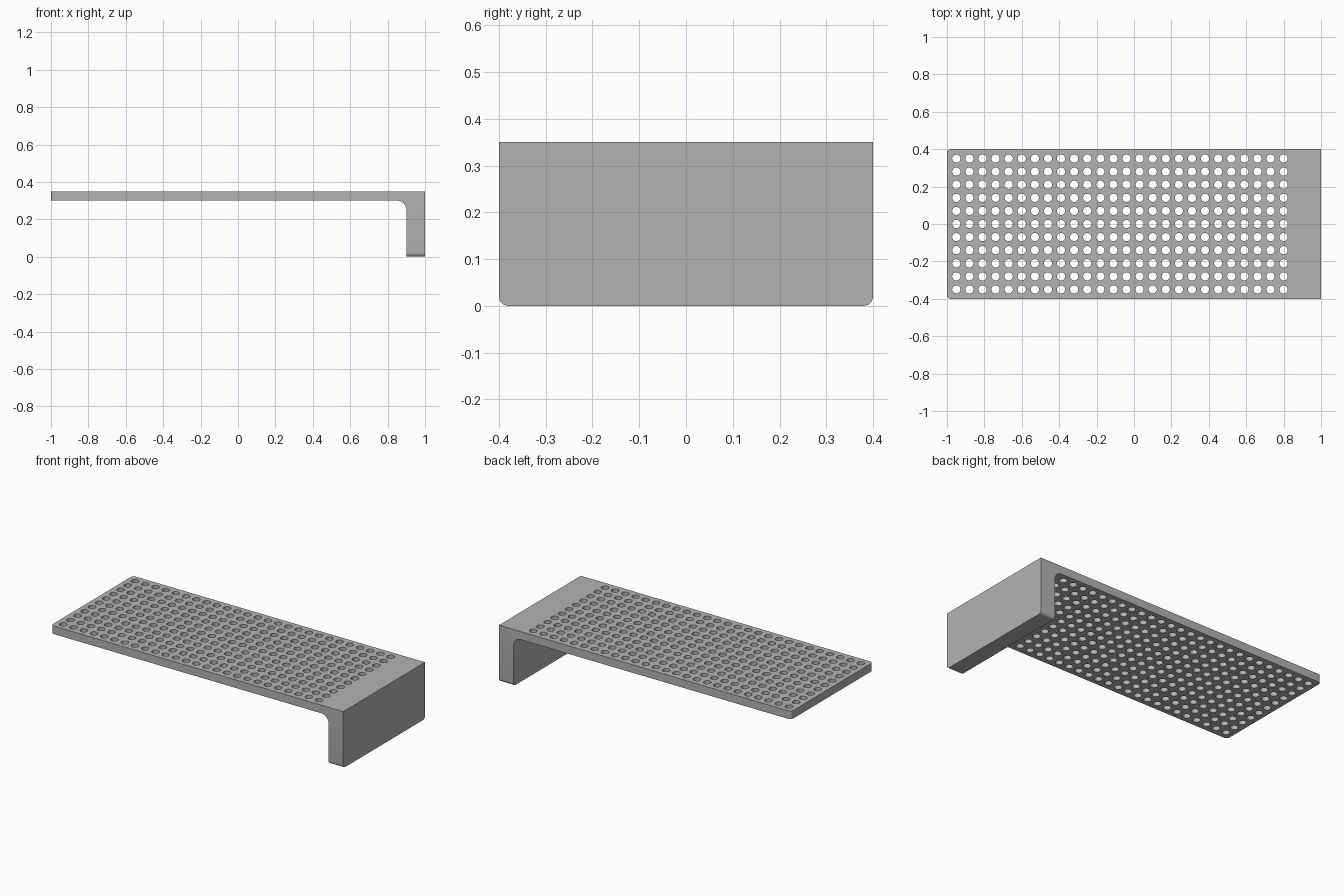
import bpy, bmesh, math
from mathutils import Matrix, Vector

if "Cube" in bpy.data.objects:
    bpy.data.objects.remove(bpy.data.objects["Cube"], do_unlink=True)

HALF_WIDTH, TOP, UNDER = 0.4, 0.35, 0.30
LIP_X, FILLET, PITCH, HOLE_RADIUS = 0.9, 0.05, 0.07, 0.022
HOLE_XS = [-0.95 + PITCH * i for i in range(26)]
HOLE_YS = [-0.35 + PITCH * j for j in range(11)]

grey = bpy.data.materials.new("plain grey")
grey.use_nodes = True
colour = (0.45, 0.45, 0.45, 1)
grey.diffuse_color = colour
grey.node_tree.nodes["Principled BSDF"].inputs["Base Color"].default_value = colour


def add_object(name, bm):
    bmesh.ops.recalc_face_normals(bm, faces=bm.faces)
    mesh = bpy.data.meshes.new(name)
    bm.to_mesh(mesh)
    bm.free()
    mesh.materials.append(grey)
    obj = bpy.data.objects.new(name, mesh)
    bpy.context.collection.objects.link(obj)
    return obj


# Side profile: thin plate, inner fillet, downturned lip
profile = [(-1, TOP), (-1, UNDER)]
for k in range(13):
    a = math.pi / 2 * (1 - k / 12)
    profile.append((LIP_X - FILLET + FILLET * math.cos(a),
                    UNDER - FILLET + FILLET * math.sin(a)))
profile += [(LIP_X, 0), (1, 0), (1, TOP)]

bm = bmesh.new()
side = bm.faces.new([bm.verts.new((x, -HALF_WIDTH, z)) for x, z in profile])
extruded = bmesh.ops.extrude_face_region(bm, geom=[side])["geom"]
bmesh.ops.translate(bm, vec=(0, 2 * HALF_WIDTH, 0),
                    verts=[v for v in extruded if isinstance(v, bmesh.types.BMVert)])
bmesh.ops.recalc_face_normals(bm, faces=bm.faces)

# Rounded outer corners at the plate end and at the foot of the lip
corners = []
for e in bm.edges:
    a, b = (v.co for v in e.verts)
    same_side = abs(a.y - b.y) < 0.001
    if same_side and (max(a.x, b.x) < -0.99 or max(a.z, b.z) < 0.01):
        corners.append(e)
bmesh.ops.bevel(bm, geom=corners, offset=0.02, segments=6, profile=0.5, affect='EDGES')

# Divide the plate so that each cell holds one hole
cuts = [((x + PITCH / 2, 0, 0), (1, 0, 0)) for x in HOLE_XS]
cuts += [((0, y + PITCH / 2, 0), (0, 1, 0)) for y in HOLE_YS[:-1]]
for point, normal in cuts:
    bmesh.ops.bisect_plane(bm, geom=bm.verts[:] + bm.edges[:] + bm.faces[:],
                           plane_co=Vector(point), plane_no=Vector(normal))
shelf = add_object("perforated_shelf", bm)

# Cutter with a cylinder for every hole
bm = bmesh.new()
for x in HOLE_XS:
    for y in HOLE_YS:
        bmesh.ops.create_cone(bm, cap_ends=True, segments=24, radius1=HOLE_RADIUS,
                              radius2=HOLE_RADIUS, depth=0.15,
                              matrix=Matrix.Translation((x, y, 0.325)))
cutter = add_object("hole_cutter", bm)
cutter.hide_render = True

drill = shelf.modifiers.new("holes", 'BOOLEAN')
drill.operation, drill.solver, drill.object = 'DIFFERENCE', 'EXACT', cutter
bpy.ops.object.select_all(action='DESELECT')
bpy.context.view_layer.objects.active = shelf
shelf.select_set(True)
bpy.ops.object.modifier_apply(modifier=drill.name)
bpy.data.objects.remove(cutter, do_unlink=True)
bpy.ops.object.shade_smooth_by_angle(angle=math.radians(35))
